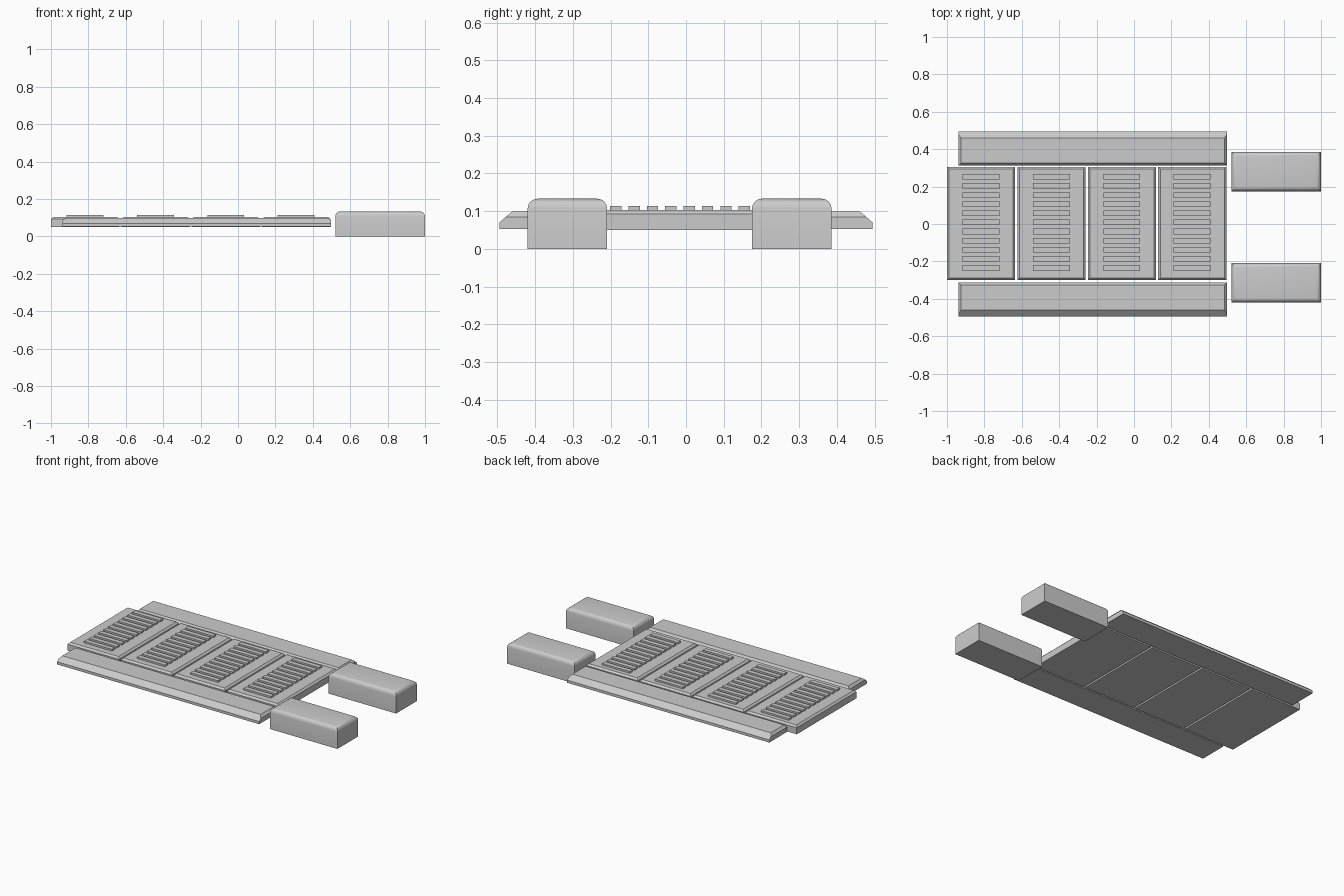
import bpy, bmesh

if "Cube" in bpy.data.objects:
    bpy.data.objects.remove(bpy.data.objects["Cube"])


def finish(name, bm, smooth=False):
    bmesh.ops.recalc_face_normals(bm, faces=bm.faces)
    mesh = bpy.data.meshes.new(name)
    bm.to_mesh(mesh)
    bm.free()
    obj = bpy.data.objects.new(name, mesh)
    bpy.context.collection.objects.link(obj)
    if smooth:
        bpy.context.view_layer.objects.active = obj
        obj.select_set(True)
        bpy.ops.object.shade_smooth_by_angle()
        obj.select_set(False)
    return obj


def box(name, x, y, z, bevel=0.0, segments=1):
    """Box from min/max pairs, with only the top rim bevelled."""
    bm = bmesh.new()
    bmesh.ops.create_cube(bm, size=1)
    for v in bm.verts:
        for i, (lo, hi) in enumerate((x, y, z)):
            v.co[i] = lo if v.co[i] < 0 else hi
    if bevel:
        rim = [e for e in bm.edges if all(v.co.z > z[1] - 1e-5 for v in e.verts)]
        bmesh.ops.bevel(bm, geom=rim, offset=bevel, segments=segments,
                        profile=0.5, affect='EDGES')
    return finish(name, bm, segments > 1)


def side_rail(name, side):
    # Sloped outer edge, small chamfers on the inner edge and both ends
    lower = [(0.313, 0.053), (0.495, 0.053), (0.495, 0.070), (0.479, 0.084), (0.313, 0.084)]
    upper = [(0.479, 0.084), (0.461, 0.099), (0.326, 0.099), (0.313, 0.084)]
    bm = bmesh.new()
    x0, x1, inset = -0.938, 0.497, 0.013
    a, b = ([bm.verts.new((x, side * y, z)) for y, z in lower] for x in (x0, x1))
    c, d = ([bm.verts.new((x, side * y, z)) for y, z in upper[1:3]]
            for x in (x0 + inset, x1 - inset))
    bm.faces.new(a)
    bm.faces.new(b)
    for i, j in ((0, 1), (1, 2), (2, 3), (4, 0)):
        bm.faces.new((a[i], a[j], b[j], b[i]))
    for p, q in ((a, c), (b, d)):
        bm.faces.new((p[3], q[0], q[1], p[4]))
    bm.faces.new((a[3], b[3], d[0], c[0]))
    bm.faces.new((a[4], b[4], d[1], c[1]))
    bm.faces.new((c[0], d[0], d[1], c[1]))
    finish(name, bm)


# Four deck panels, each with eleven raised slats
for p in range(4):
    x0 = -1.0 + 0.3765 * p
    box(f"deck_panel_{p + 1}", (x0, x0 + 0.365), (-0.30, 0.305), (0.05, 0.103), 0.011)
    for s in range(11):
        y = -0.235 + 0.0487 * s
        box(f"slat_{p + 1}_{s + 1}", (x0 + 0.083, x0 + 0.28),
            (y - 0.015, y + 0.015), (0.095, 0.114))

# Side rails
side_rail("back_rail", 1)
side_rail("front_rail", -1)

# End blocks with rounded tops
box("back_end_block", (0.52, 1.0), (0.175, 0.386), (0, 0.133), 0.026, 4)
box("front_end_block", (0.52, 1.0), (-0.42, -0.209), (0, 0.133), 0.026, 4)
